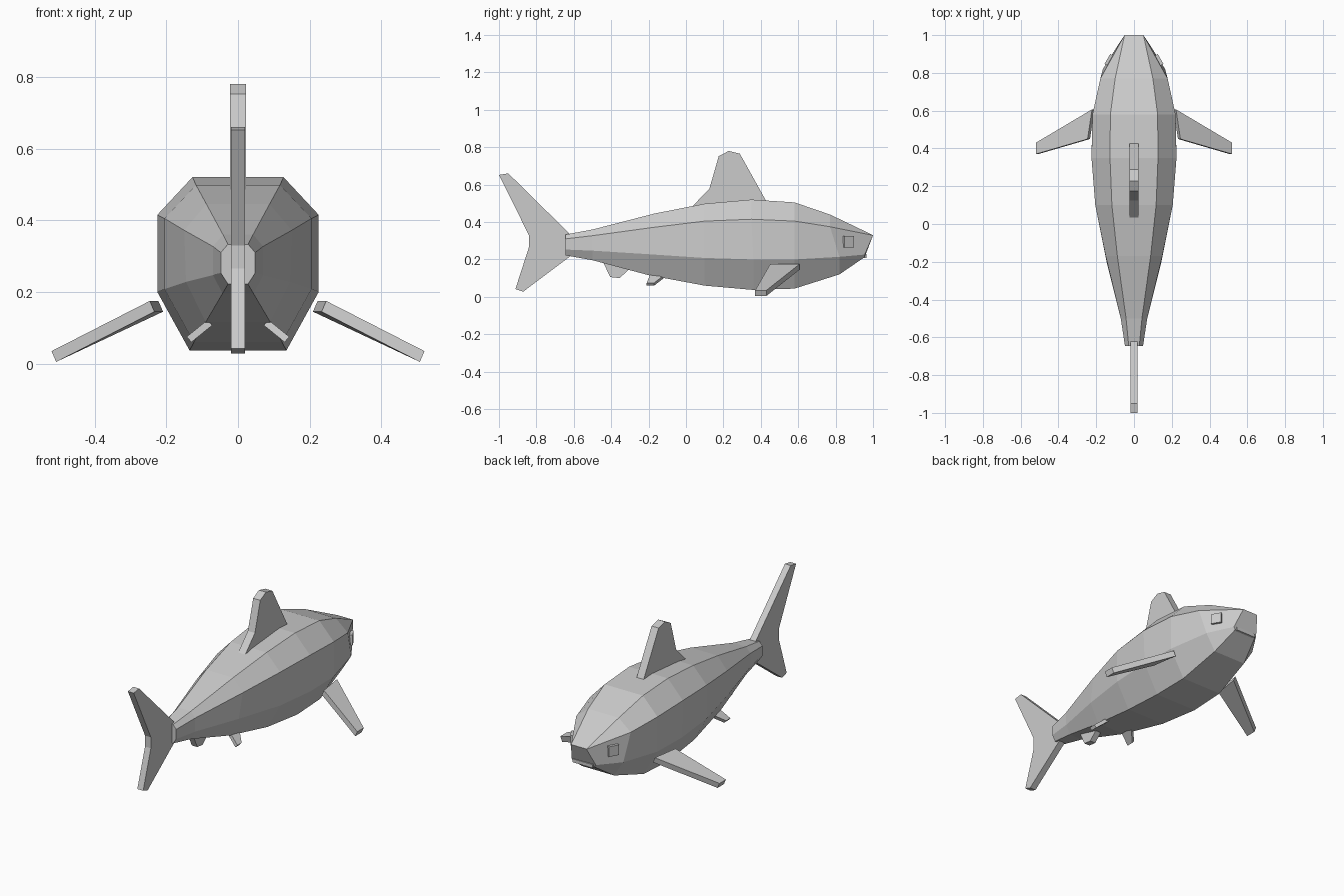
import bpy, bmesh, math
from mathutils import Vector, Matrix

if "Cube" in bpy.data.objects:
    bpy.data.objects.remove(bpy.data.objects["Cube"])

grey = bpy.data.materials.new("shark grey")
grey.diffuse_color = (0.6, 0.6, 0.6, 1)
grey.use_nodes = True
grey.node_tree.nodes["Principled BSDF"].inputs["Base Color"].default_value = grey.diffuse_color


def make(name, verts, faces):
    bm = bmesh.new()
    vs = [bm.verts.new(v) for v in verts]
    for f in faces:
        bm.faces.new([vs[i] for i in f])
    bmesh.ops.remove_doubles(bm, verts=bm.verts, dist=0.0005)
    bmesh.ops.recalc_face_normals(bm, faces=bm.faces)
    me = bpy.data.meshes.new(name)
    bm.to_mesh(me)
    bm.free()
    me.materials.append(grey)
    ob = bpy.data.objects.new(name, me)
    bpy.context.collection.objects.link(ob)
    return ob


def loft(name, rings):
    n = len(rings[0])
    faces = [list(range(n)), [(len(rings) - 1) * n + i for i in range(n)]]
    for r in range(len(rings) - 1):
        for i in range(n):
            j = (i + 1) % n
            faces.append([r * n + i, r * n + j, (r + 1) * n + j, (r + 1) * n + i])
    return make(name, [p for ring in rings for p in ring], faces)


def flat_fin(name, profile, half):
    # side profile (y, z) given thickness across x
    return loft(name, [[(x, y, z) for y, z in profile] for x in (-half, half)])


def side_fins(name, top, offset):
    # upper face of a paired fin, thickened by an offset and mirrored
    for s, side in ((1, "right"), (-1, "left")):
        rings = [[(s * (x + k * offset[0]), y, z + k * offset[1]) for x, y, z in top] for k in (0, 1)]
        loft(side + "_" + name, rings)


# body: y top, y bottom, then (half width, z) of top, upper side, lower side, bottom
stations = [
    (-0.645, -0.645, (0.028, 0.333), (0.048, 0.31), (0.048, 0.253), (0.028, 0.222)),
    (-0.50, -0.50, (0.042, 0.36), (0.070, 0.327), (0.070, 0.247), (0.043, 0.196)),
    (-0.17, -0.20, (0.088, 0.445), (0.150, 0.372), (0.145, 0.228), (0.090, 0.116)),
    (0.10, 0.10, (0.117, 0.498), (0.205, 0.405), (0.205, 0.208), (0.123, 0.06)),
    (0.35, 0.36, (0.127, 0.52), (0.225, 0.415), (0.225, 0.20), (0.135, 0.037)),
    (0.58, 0.58, (0.125, 0.505), (0.220, 0.405), (0.220, 0.20), (0.130, 0.044)),
    (0.77, 0.82, (0.100, 0.44), (0.178, 0.375), (0.165, 0.214), (0.105, 0.12)),
    (1.00, 0.955, (0.050, 0.33), (0.050, 0.329), (0.080, 0.226), (0.070, 0.212)),
]
rings = []
for yt, yb, *pts in stations:
    half = [(w, y, z) for (w, z), y in zip(pts, (yt, yt, yb, yb))]
    rings.append(half + [(-x, y, z) for x, y, z in reversed(half)])
loft("body", rings)

# centre fins
flat_fin("dorsal_fin", [(0.035, 0.485), (0.125, 0.578), (0.175, 0.752), (0.228, 0.78),
                        (0.288, 0.765), (0.43, 0.51), (0.43, 0.485)], 0.023)
flat_fin("tail_fin", [(-0.615, 0.33), (-0.95, 0.66), (-1.0, 0.652), (-0.84, 0.33),
                      (-0.84, 0.265), (-0.912, 0.042), (-0.87, 0.028), (-0.615, 0.22)], 0.019)
flat_fin("rear_belly_fin", [(-0.46, 0.22), (-0.405, 0.106), (-0.355, 0.1), (-0.28, 0.17),
                            (-0.28, 0.22)], 0.018)

# paired fins
side_fins("pectoral_fin", [(0.222, 0.607, 0.175), (0.246, 0.45, 0.175),
                           (0.52, 0.37, 0.035), (0.52, 0.43, 0.035)], (-0.013, -0.03))
side_fins("pelvic_fin", [(0.085, -0.11, 0.122), (0.085, -0.19, 0.122),
                         (0.143, -0.21, 0.075), (0.143, -0.17, 0.075)], (-0.013, -0.015))


def box(name, centre, size, rot=0, tilt=0):
    m = Matrix.Translation(centre) @ Matrix.Rotation(rot, 4, "Z") @ Matrix.Rotation(tilt, 4, "X")
    q = [(-1, -1), (1, -1), (1, 1), (-1, 1)]
    return loft(name, [[m @ Vector((a * size[0] / 2, b * size[1] / 2, c * size[2] / 2))
                        for a, b in q] for c in (-1, 1)])


# eyes and mouth
for s, side in ((1, "right"), (-1, "left")):
    box(side + "_eye", (s * 0.128, 0.866, 0.295), (0.03, 0.06, 0.06), s * math.radians(30))
box("mouth", (0, 0.947, 0.218), (0.13, 0.035, 0.02))
